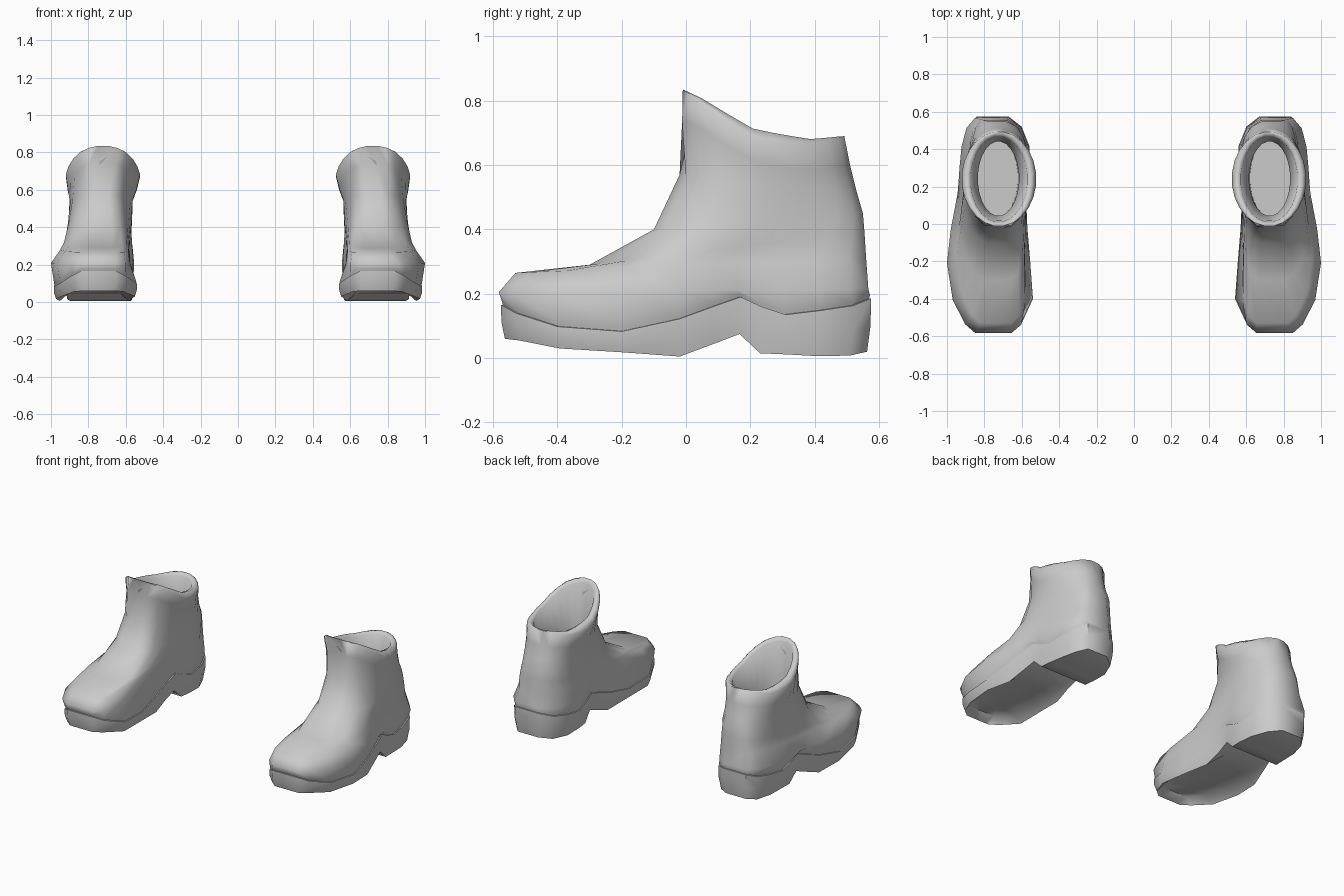
import bpy, bmesh, math

if "Cube" in bpy.data.objects:
    bpy.data.objects.remove(bpy.data.objects["Cube"], do_unlink=True)

grey = bpy.data.materials.new("light_grey")
grey.use_nodes = True
grey.diffuse_color = (0.6, 0.6, 0.6, 1)
bsdf = next(n for n in grey.node_tree.nodes if n.type == 'BSDF_PRINCIPLED')
bsdf.inputs["Base Color"].default_value = (0.6, 0.6, 0.6, 1)

# Sole stations from toe to heel: y, inner x, outer x, top z, bottom z
STATIONS = [
    (-.575, .65, .84, .165, .060), (-.53, .60, .89, .140, .055),
    (-.40, .54, .955, .098, .030), (-.20, .555, .985, .083, .018),
    (-.02, .57, .965, .122, .005), (.09, .575, .945, .162, .045),
    (.17, .57, .93, .190, .075), (.235, .56, .925, .160, .015),
    (.31, .555, .92, .135, .012), (.42, .56, .91, .148, .006),
    (.52, .60, .885, .163, .008), (.575, .67, .84, .185, .020)]
N = len(STATIONS)
COLLAR = [(-.01, .835), (.05, .81), (.21, .72), (.39, .685), (.49, .69)]


def interp(table, v):
    if v <= table[0][0]:
        return table[0][1]
    for (a, p), (b, q) in zip(table, table[1:]):
        if v <= b:
            return p + (q - p) * (v - a) / (b - a)
    return table[-1][1]


def foot_ring(grow, z_of):
    """Sole outline, grown outward; inner side toe to heel, then back."""
    def y_of(s):
        return s[0] * (1 + grow / .575)
    inner = [(s[1] - grow, y_of(s), z_of(s)) for s in STATIONS]
    outer = [(s[2] + grow, y_of(s), z_of(s)) for s in STATIONS]
    return inner + outer[::-1]


def shaft_ring(blend, y0, y1, x0, x1, z_of):
    """Ring blended from foot outline (0) to ellipse (1), fitted to a box."""
    inner, outer = [], []
    c0 = math.cos(math.pi * .5 / N)
    for k, (sy, si, so, _, _) in enumerate(STATIONS):
        # The upper runs straighter than the sole along the inner forefoot
        if sy < 0:
            si = max(si, .577)
        t = math.pi * (k + .5) / N
        f = (1 - blend) * (sy + .575) / 1.15 + blend * (.5 - .5 * math.cos(t) / c0)
        for side, sx, sign in ((inner, si, -1), (outer, so, 1)):
            u = (1 - blend) * (sx - .54) / .445 + blend * (.5 + .5 * sign * math.sin(t))
            y = y0 + (y1 - y0) * f
            side.append((x0 + (x1 - x0) * u, y, z_of(y, f)))
    return inner + outer[::-1]


def slope(a, b):
    return lambda y, f: a + (b - a) * f


def rim(drop, sag=0):
    """Height following the collar line, lowered overall and at the sides."""
    return lambda y, f: interp(COLLAR, y) - drop - sag * math.sin(math.pi * f)


def loft(bm, rings):
    loops = [[bm.verts.new(p) for p in r] for r in rings]
    for a, b in zip(loops, loops[1:]):
        for i in range(len(a)):
            j = (i + 1) % len(a)
            bm.faces.new((a[i], a[j], b[j], b[i]))
    return loops


def finish(bm, name, mirrored, angle):
    bmesh.ops.remove_doubles(bm, verts=bm.verts, dist=.0005)
    if mirrored:
        for v in bm.verts:
            v.co.x *= -1
    bmesh.ops.recalc_face_normals(bm, faces=bm.faces)
    mesh = bpy.data.meshes.new(name)
    bm.to_mesh(mesh)
    bm.free()
    mesh.materials.append(grey)
    ob = bpy.data.objects.new(name, mesh)
    bpy.context.collection.objects.link(ob)
    bpy.ops.object.select_all(action='DESELECT')
    ob.select_set(True)
    bpy.context.view_layer.objects.active = ob
    bpy.ops.object.shade_smooth_by_angle(angle=math.radians(angle))


def build_sole(name, mirrored):
    bm = bmesh.new()
    loops = loft(bm, [
        foot_ring(-.03, lambda s: s[3] + .005),
        foot_ring(0, lambda s: s[3]),
        foot_ring(-.001, lambda s: .5 * (s[3] + s[4])),
        foot_ring(-.012, lambda s: s[4])])
    # Closed top deck under the upper
    top = loops[0]
    for k in range(N - 1):
        bm.faces.new((top[k], top[k + 1], top[-2 - k], top[-1 - k]))
    # Underside, hollowed along the middle of the forefoot
    low, rows = loops[-1], []
    for k, s in enumerate(STATIONS):
        a, b = low[k], low[-1 - k]
        hollow = .045 if 0 < k < 5 else 0
        mids = []
        for u in (.14, .5, .86):
            p = a.co.lerp(b.co, u)
            p.z += hollow
            mids.append(bm.verts.new(p))
        rows.append([a] + mids + [b])
    for r, q in zip(rows, rows[1:]):
        for i in range(4):
            bm.faces.new((r[i], r[i + 1], q[i + 1], q[i]))
    # Close the toe and heel ends
    bm.faces.new(rows[0])
    bm.faces.new(rows[-1])
    finish(bm, name, mirrored, 50)


def build_upper(name, mirrored):
    throat = shaft_ring(1, -.012, .51, .54, .912, rim(.09, .02))
    # Small notch at the front of the collar
    throat[0] = throat[-1] = (.735, .022, .745)
    for i in (1, -2):
        throat[i] = (throat[i][0], -.012, throat[i][2])
    rings = [
        foot_ring(-.012, lambda s: s[3] - .02),
        foot_ring(-.003, lambda s: s[3] + .01),
        shaft_ring(0, -.582, .567, .54, 1.0, slope(.205, .215)),
        shaft_ring(.1, -.53, .56, .548, .955, slope(.265, .31)),
        shaft_ring(.25, -.30, .555, .552, .94, slope(.29, .39)),
        shaft_ring(.45, -.10, .55, .552, .925, slope(.40, .45)),
        shaft_ring(.75, -.02, .53, .556, .91, slope(.57, .52)),
        throat,
        shaft_ring(1, -.01, .492, .522, .922, rim(0, .04)),
        shaft_ring(1, -.002, .48, .545, .90, rim(0, .008)),
        # Lining inside the opening
        shaft_ring(1, .012, .465, .57, .875, rim(.015)),
        shaft_ring(1, .045, .44, .615, .835, slope(.50, .50)),
        shaft_ring(1, .04, .45, .62, .84, slope(.25, .25))]
    bm = bmesh.new()
    loops = loft(bm, rings)
    bm.faces.new(loops[-1])
    finish(bm, name, mirrored, 75)


for side, mirrored in (("left", False), ("right", True)):
    build_sole(side + "_boot_sole", mirrored)
    build_upper(side + "_boot_upper", mirrored)
